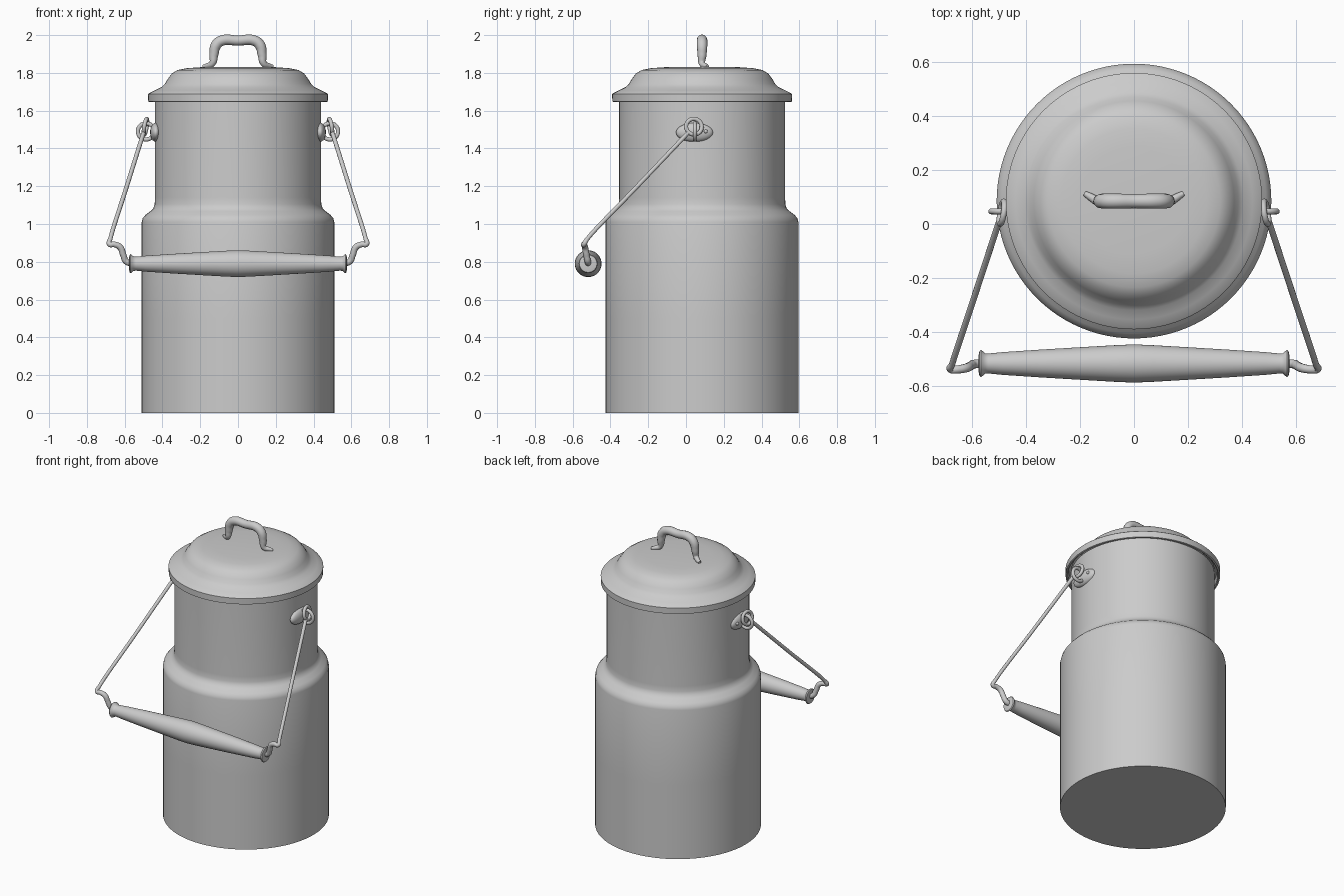
import bpy, bmesh, math
from mathutils import Vector, Matrix

if "Cube" in bpy.data.objects:
    bpy.data.objects.remove(bpy.data.objects["Cube"])

CY = 0.085  # y of the can's axis


def finish(name, bm, mirror=False, angle=40):
    bmesh.ops.recalc_face_normals(bm, faces=bm.faces)
    me = bpy.data.meshes.new(name)
    bm.to_mesh(me)
    bm.free()
    ob = bpy.data.objects.new(name, me)
    bpy.context.collection.objects.link(ob)
    bpy.ops.object.select_all(action='DESELECT')
    ob.select_set(True)
    bpy.context.view_layer.objects.active = ob
    bpy.ops.object.shade_smooth_by_angle(angle=math.radians(angle))
    if mirror:
        ob.modifiers.new("mirror", 'MIRROR').use_mirror_merge = False
    return ob


def lathe(name, profile, matrix, steps=96, mirror=False):
    """Spin (radius, height) points about local z, then place with matrix."""
    bm = bmesh.new()
    vs = [bm.verts.new((r, 0, h)) for r, h in profile]
    es = [bm.edges.new(p) for p in zip(vs, vs[1:])]
    bmesh.ops.spin(bm, geom=vs + es, cent=(0, 0, 0), axis=(0, 0, 1),
                   angle=2 * math.pi, steps=steps, use_merge=True)
    bmesh.ops.remove_doubles(bm, verts=bm.verts, dist=1e-5)
    bm.transform(matrix)
    return finish(name, bm, mirror)


def tube(name, points, radius, mirror=False, auto=True, cyclic=False):
    """Round rod along points; each point may carry its own radius factor."""
    cu = bpy.data.curves.new(name + "_path", 'CURVE')
    cu.dimensions = '3D'
    cu.bevel_depth = radius
    cu.bevel_resolution = 4
    cu.use_fill_caps = not cyclic
    cu.resolution_u = 8
    sp = cu.splines.new('BEZIER' if auto else 'POLY')
    pts = sp.bezier_points if auto else sp.points
    pts.add(len(points) - 1)
    for p, co in zip(pts, points):
        p.co = co[:3] if auto else (*co[:3], 1)
        p.radius = co[3] if len(co) > 3 else 1
        if auto:
            p.handle_left_type = p.handle_right_type = 'AUTO'
    sp.use_cyclic_u = cyclic
    tmp = bpy.data.objects.new(name + "_path", cu)
    bpy.context.collection.objects.link(tmp)
    dg = bpy.context.evaluated_depsgraph_get()
    me = bpy.data.meshes.new_from_object(tmp.evaluated_get(dg))
    bpy.data.objects.remove(tmp)
    bm = bmesh.new()
    bm.from_mesh(me)
    bpy.data.meshes.remove(me)
    return finish(name, bm, mirror)


def ring(name, center, u, v, major, minor):
    pts = [Vector(center) + major * (math.cos(a) * Vector(u) + math.sin(a) * Vector(v))
           for a in (2 * math.pi * i / 32 for i in range(32))]
    return tube(name, [tuple(p) for p in pts], minor, True, False, True)


upright = Matrix.Translation((0, CY, 0))

# Can body with shoulder and neck
lathe("can_body", [(0, 0), (0.51, 0), (0.51, 0.5), (0.51, 1.01), (0.505, 1.03), (0.49, 1.048),
                   (0.463, 1.068), (0.448, 1.083), (0.441, 1.105), (0.44, 1.14),
                   (0.44, 1.66)], upright)

# Lid with rolled rim, stepped dome and hollow underside
lathe("lid", [(0.438, 1.685), (0.455, 1.68), (0.46, 1.65), (0.466, 1.645), (0.475, 1.648),
              (0.476, 1.688), (0.472, 1.692), (0.44, 1.708), (0.405, 1.725), (0.387, 1.742),
              (0.372, 1.768), (0.35, 1.797), (0.32, 1.815), (0.27, 1.825), (0.2, 1.83),
              (0, 1.832)], upright)

# Lid handle: arched bar, thinner legs, feet turned back
half = [(0.183, CY + 0.028, 1.834, 0.35), (0.162, CY + 0.016, 1.838, 0.5),
        (0.136, CY, 1.85, 0.62), (0.128, CY, 1.895, 0.85),
        (0.117, CY, 1.945, 1.0), (0.088, CY, 1.97, 1.0)]
tube("lid_handle", half + [(0, CY, 1.971, 0.95)] +
     [(-x, y, z, r) for x, y, z, r in reversed(half)], 0.028)

# Riveted ear plates on the neck
bm = bmesh.new()
bmesh.ops.create_uvsphere(bm, u_segments=32, v_segments=16, radius=1)
bm.transform(Matrix.Translation((0.435, 0.045, 1.485)) @ Matrix.Diagonal((0.03, 0.098, 0.05, 1)))
finish("ear_plate", bm, True)
bm = bmesh.new()
bmesh.ops.create_uvsphere(bm, u_segments=12, v_segments=8, radius=0.01)
bm.transform(Matrix.Translation((0.457, 0.105, 1.49)))
finish("ear_rivet", bm, True)

# Ear rings, and the wire's end loops linked through them
ring("ear_ring", (0.487, 0.047, 1.49), (1, 0, 0), (0, 0, 1), 0.043, 0.011)
hub = Vector((0.49, 0.042, 1.515))
low = Vector((0.681, -0.538, 0.905))
d = (low - hub).normalized()
e = Vector((0, -d.z, d.y)).normalized()
ring("bail_loop", hub, d, e, 0.042, 0.011)

# Bail wire: straight arm, then a crank into the grip
start = hub + d * 0.042
tube("bail_wire", [tuple(start), tuple(start.lerp(low, 0.5)), tuple(start.lerp(low, 0.97)),
                   (0.68, -0.54, 0.893, 1.2), (0.655, -0.54, 0.892, 1.35),
                   (0.625, -0.535, 0.878, 1.45), (0.607, -0.527, 0.835, 1.45),
                   (0.592, -0.52, 0.802, 1.45), (0.55, -0.518, 0.79, 1.4)], 0.0115, True)

# Turned grip with flared ends
side = [(0, 0.576), (0.03, 0.577), (0.046, 0.574), (0.05, 0.568), (0.046, 0.562),
        (0.038, 0.553), (0.037, 0.54), (0.042, 0.49), (0.052, 0.34), (0.061, 0.19)]
lathe("grip", side + [(0.068, 0.07), (0.071, 0), (0.068, -0.07)] +
      [(r, -h) for r, h in reversed(side)],
      Matrix.Translation((0, -0.518, 0.79)) @ Matrix.Rotation(math.pi / 2, 4, 'Y'), 40)
